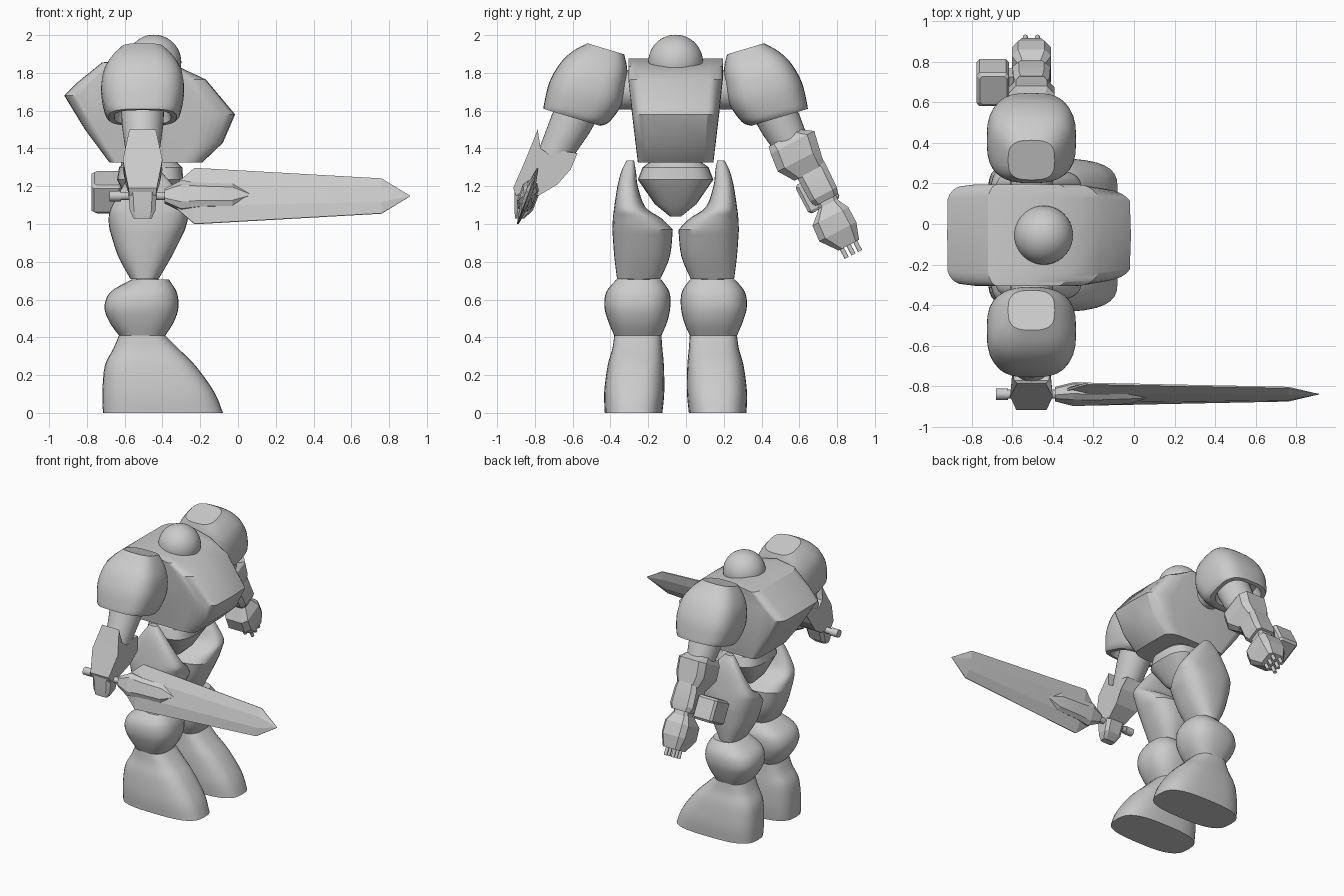
import bpy
import bmesh
from math import cos, sin, pi, radians, copysign
from mathutils import Vector

default_cube = bpy.data.objects.get("Cube")
if default_cube:
    bpy.data.objects.remove(default_cube, do_unlink=True)

MID_Y = -.055      # symmetry plane of the body
ARM_X = -.505      # depth of both arms

grey = bpy.data.materials.new("plain_grey")
grey.use_nodes = True
GREY_COLOUR = (.6, .6, .6, 1)
grey.diffuse_color = GREY_COLOUR
grey.node_tree.nodes["Principled BSDF"].inputs["Base Color"].default_value = GREY_COLOUR


def finish(name, bm, angle=32):
    """Turn a bmesh into a shaded object that keeps its hard edges."""
    bmesh.ops.recalc_face_normals(bm, faces=bm.faces)
    mesh = bpy.data.meshes.new(name)
    bm.to_mesh(mesh)
    bm.free()
    mesh.materials.append(grey)
    mesh.polygons.foreach_set("use_smooth", [True] * len(mesh.polygons))
    mesh.set_sharp_from_angle(angle=radians(angle))
    obj = bpy.data.objects.new(name, mesh)
    bpy.context.scene.collection.objects.link(obj)
    return obj


def skin(name, rings, angle=32):
    """Bridge a list of point rings and cap both ends."""
    bm = bmesh.new()
    loops = [[bm.verts.new(point) for point in ring] for ring in rings]
    count = len(loops[0])
    for lower, upper in zip(loops, loops[1:]):
        for i in range(count):
            j = (i + 1) % count
            bm.faces.new((lower[i], lower[j], upper[j], upper[i]))
    bm.faces.new(loops[0])
    bm.faces.new(loops[-1])
    return finish(name, bm, angle)


def smooth_rows(rows, steps=4):
    """Catmull-Rom interpolation between table rows."""
    result = []
    last = len(rows) - 1
    for i in range(last):
        a, b, c, d = (rows[max(0, min(last, i + k))] for k in (-1, 0, 1, 2))
        for step in range(steps):
            t = step / steps
            result.append([q + t / 2 * (r - p + t * (2 * p - 5 * q + 4 * r - s
                           + t * (3 * (q - r) + s - p)))
                           for p, q, r, s in zip(a, b, c, d)])
    return result + [rows[-1]]


def loft(name, rows, place, power=2.6, sides=32, turn=0, angle=32):
    """Rows are (along, u_min, u_max, v_min, v_max) with superellipse sections."""
    rings = []
    for along, u_min, u_max, v_min, v_max in rows:
        ring = []
        for i in range(sides):
            a = 2 * pi * (i + turn) / sides
            u = copysign(abs(cos(a)) ** (2 / power), cos(a))
            v = copysign(abs(sin(a)) ** (2 / power), sin(a))
            ring.append(place((u_min + u_max + u * (u_max - u_min)) / 2,
                              (v_min + v_max + v * (v_max - v_min)) / 2, along))
        rings.append(ring)
    return skin(name, rings, angle)


def slanted(side, origin, axis):
    """Frame in the y-z plane: u is depth, v is across, along follows the axis."""
    oy, oz = origin
    ay, az = Vector(axis).normalized()

    def place(u, v, along):
        out = oy + ay * along - az * v
        return Vector((ARM_X + u, MID_Y + side * out, oz + az * along + ay * v))
    return place


def upright(side):
    """Frame standing on the ground, v measured outward from the body plane."""
    return lambda u, v, along: Vector((u, MID_Y + side * v, along))


def rod(name, place, start, end, radius, u=0, v=0):
    rows = [(t, u - radius, u + radius, v - radius, v + radius) for t in (start, end)]
    return loft(name, rows, place, power=2, sides=16)


# Torso: side profile carried across the width, rounded over at both ends
profile = [(-.92, 1.68), (-.85, 1.75), (-.72, 1.855), (-.55, 1.875), (-.32, 1.835),
           (-.17, 1.765), (-.015, 1.58), (-.08, 1.43), (-.19, 1.325),
           (-.68, 1.325), (-.81, 1.5)]
STEPS = 6
turns = [pi / 2 * k / STEPS for k in range(-STEPS, STEPS + 1)]
torso_rings = []
for turn in turns:
    width = copysign(.16, turn) * (turn != 0) + .09 * sin(turn)
    pinch = 1 - cos(turn)
    ring = []
    for x, z in profile:
        depth = max(-1, min(1, (x + .46) / .44))
        x -= pinch * (.17 * max(depth, 0) + .08 * min(depth, 0))
        taper = .8 + .2 * min(1, (z - 1.325) / .42)
        ring.append((x, MID_Y + width * taper, z))
    torso_rings.append(ring)
skin("torso", torso_rings, 30)

# Head
bm = bmesh.new()
bmesh.ops.create_uvsphere(bm, u_segments=40, v_segments=24, radius=.145)
bmesh.ops.translate(bm, verts=bm.verts, vec=(-.445, MID_Y, 1.857))
finish("head", bm)

# Waist and pelvis
centre = upright(1)
rod("waist", centre, 1.26, 1.36, .13, u=-.46)
loft("pelvis", [(1.04, -.52, -.44, -.03, .03), (1.105, -.58, -.37, -.11, .11),
                (1.235, -.64, -.29, -.2, .2), (1.3, -.63, -.295, -.175, .175),
                (1.325, -.6, -.32, -.14, .14)], centre, power=3, sides=24)

# Legs, shoulders and upper arms, repeated on both sides
thigh_low = [(.71, -.57, -.42, .08, .31), (.83, -.635, -.35, .03, .325),
             (.97, -.68, -.28, .015, .335)]
thigh_high = [(.97, -.68, -.28, .015, .335), (1.03, -.685, -.265, .075, .332),
              (1.09, -.67, -.265, .16, .325), (1.2, -.61, -.34, .2, .308),
              (1.28, -.56, -.41, .21, .287), (1.335, -.52, -.46, .22, .26)]
knee = [(.41, -.63, -.385, .075, .325), (.48, -.68, -.34, .045, .355),
        (.56, -.707, -.315, .028, .377), (.64, -.675, -.325, .033, .367),
        (.705, -.565, -.365, .075, .315)]
boot = [(0, -.715, -.08, .07, .375), (.11, -.718, -.125, .06, .378),
        (.25, -.705, -.225, .062, .36), (.34, -.66, -.315, .07, .335),
        (.41, -.63, -.385, .075, .325)]
hollow = [(.07, -.13, .13, -.12, .12), (-.005, -.15, .15, -.13, .13)]
pauldron = [(-.005, -.18, .18, -.155, .158), (.03, -.2, .2, -.16, .2),
            (.14, -.22, .22, -.165, .236), (.25, -.208, .208, -.14, .226),
            (.33, -.168, .168, -.095, .207), (.394, -.115, .115, -.032, .172)]

for side, label in ((-1, "front"), (1, "back")):
    leg = upright(side)
    loft(label + "_thigh", smooth_rows(thigh_low) + smooth_rows(thigh_high)[1:],
         leg, angle=28)
    rod(label + "_knee_joint", leg, .66, .73, .06, u=-.48, v=.195)
    loft(label + "_knee", smooth_rows(knee), leg)
    loft(label + "_boot", smooth_rows(boot), leg, power=3)

    # Shoulder armour with a hollow underside
    loft(label + "_shoulder_armour", hollow + smooth_rows(pauldron),
         slanted(side, (.55, 1.57), (-.287, .958)), power=3)
    rod(label + "_shoulder_joint", slanted(side, (0, 1.71), (1, 0)), .18, .42, .105)
    loft(label + "_upper_arm", [(-.08, -.115, .115, -.115, .115), (.04, -.11, .11, -.11, .11),
                                (.24, -.085, .085, -.085, .085)],
         slanted(side, (.54, 1.56), (.465, -.885)), power=2)

# Back arm: faceted elbow block, forearm, cuff, fist and fingers
arm = slanted(1, (.54, 1.56), (.465, -.885))


def block(name, rows, place=arm):
    return loft(name, [(t, -w, w, lo, hi) for t, w, lo, hi in rows], place,
                power=4.5, sides=8, turn=.5, angle=15)


block("back_elbow_block", [(.11, .09, -.115, .083), (.15, .118, -.125, .145),
                           (.25, .118, -.135, .125), (.335, .085, -.078, .108)])
block("back_forearm", [(.31, .08, -.058, .115), (.35, .092, -.058, .115),
                       (.47, .097, -.056, .11), (.505, .08, -.042, .1)])
block("back_wrist", [(.48, .06, -.03, .085), (.56, .06, -.03, .085)])
block("back_fist", [(.525, .065, -.03, .08), (.59, .1, -.105, .116),
                    (.68, .1, -.112, .117), (.77, .07, -.042, .085)])
for row in (-.03, .03):
    for across in (-.02, .02, .06):
        rod("back_finger", arm, .74, .825, .012, u=row, v=across)

# Box pod on the rear of the back forearm
pod = [(.36, -.255, -.12, -.075, .085), (.375, -.272, -.11, -.09, .1),
       (.515, -.272, -.11, -.09, .1), (.53, -.255, -.12, -.075, .085)]
loft("back_arm_pod", pod, arm, power=9, sides=8, turn=.5, angle=15)
loft("back_pod_mount", [(t, -.14, -.05, -.05, .06) for t in (.4, .49)], arm,
     power=9, sides=8, turn=.5)

# Front arm: pointed gauntlet, given as y, z and half depth
gauntlet = [(-.785, 1.5, .07), (-.77, 1.4, .085), (-.72, 1.365, .09), (-.65, 1.385, .09),
            (-.575, 1.375, .08), (-.61, 1.29, .105), (-.68, 1.21, .09),
            (-.78, 1.15, .07), (-.9, 1.15, .07), (-.915, 1.19, .075), (-.85, 1.34, .105)]
skin("front_gauntlet", [[(ARM_X + s * w, y, z) for y, z, w in gauntlet] for s in (-1, 1)], 15)


def fist_frame(u, v, along):
    return Vector((ARM_X + u, v, along))


block("front_fist", [(1.03, .05, -.905, -.855), (1.07, .07, -.91, -.81),
                     (1.17, .078, -.91, -.77), (1.2, .06, -.9, -.77)], fist_frame)

# Sword lying along x, its plane leaning with the forearm
SWORD_MID = Vector((0, -.838, 1.148))
ACROSS = Vector((0, .335, .942))
THICK = Vector((0, .942, -.335))


def sword_frame(u, v, along):
    return SWORD_MID + Vector((along, 0, 0)) + ACROSS * u + THICK * v


def plate(name, stations, flat, edge):
    """Bevelled section swept along the sword; edge is the rim thickness."""
    quarter = [(flat, 1), (1, edge)]
    half = quarter + [(w, -t) for w, t in reversed(quarter)]
    shape = half + [(-w, -t) for w, t in half]
    return skin(name, [[sword_frame(w * a, t * b, x) for a, b in shape]
                       for x, w, t in stations], 8)


plate("sword_blade", [(-.37, .03, .018), (-.23, .157, .022), (.76, .098, .018),
                      (.91, .002, .002)], .4, .2)
plate("sword_guard", [(-.39, .035, .03), (-.3, .08, .045), (-.2, .067, .045),
                      (-.03, .062, .038), (.07, .003, .02)], .6, .55)
rod("sword_grip", sword_frame, -.65, -.36, .022)
rod("sword_pommel", sword_frame, -.68, -.62, .028)
